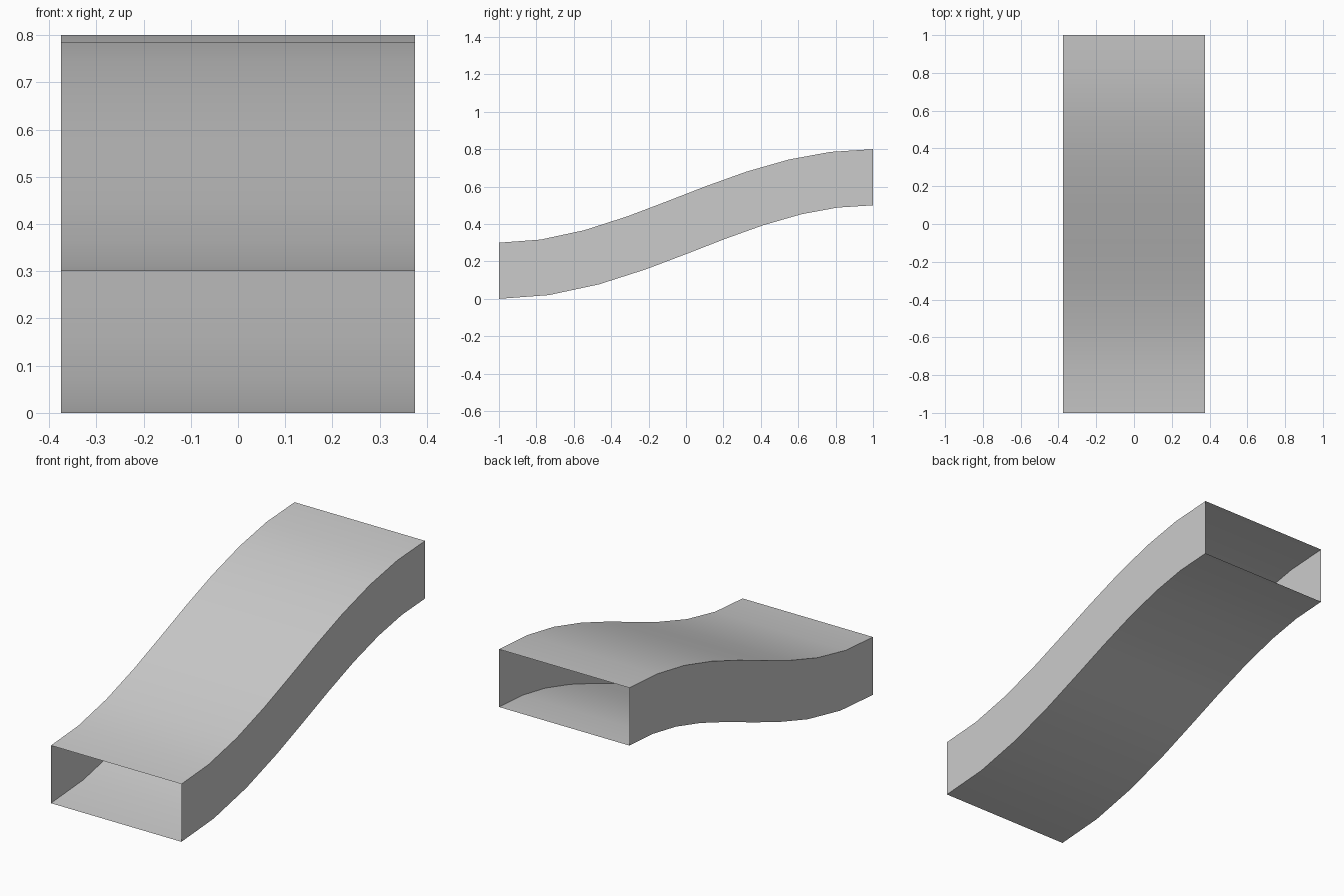
import bpy, bmesh, math

if "Cube" in bpy.data.objects:
    bpy.data.objects.remove(bpy.data.objects["Cube"])

WIDTH, HEIGHT = 0.75, 0.30
STATIONS = [-1, -0.755, -0.505, -0.265, -0.045, 0.16, 0.37, 0.585, 0.79, 1]


def section(bm, y):
    """Rectangular ring of verts, square to the S-shaped centreline at y."""
    z = 0.4 + 0.25 * math.sin(math.pi * y / 2)
    a = math.atan(0.25 * math.pi / 2 * math.cos(math.pi * y / 2))
    dy, dz = -math.sin(a) * HEIGHT / 2, math.cos(a) * HEIGHT / 2
    w = WIDTH / 2
    return [bm.verts.new((sx * w, y + s * dy, z + s * dz))
            for sx, s in ((-1, -1), (1, -1), (1, 1), (-1, 1))]


# Open-ended thin duct skin swept along the S-bend
bm = bmesh.new()
rings = [section(bm, y) for y in STATIONS]
for r, q in zip(rings, rings[1:]):
    for i in range(4):
        j = (i + 1) % 4
        bm.faces.new((r[i], r[j], q[j], q[i]))

# Point all faces outward
bmesh.ops.recalc_face_normals(bm, faces=bm.faces)
bm.normal_update()
right = max(bm.faces, key=lambda f: f.calc_center_median().x)
if right.normal.x < 0:
    bmesh.ops.reverse_faces(bm, faces=bm.faces)

mesh = bpy.data.meshes.new("offset_duct")
bm.to_mesh(mesh)
bm.free()
duct = bpy.data.objects.new("offset_duct", mesh)
bpy.context.collection.objects.link(duct)

# Smooth along the bend, sharp at the four long corners
bpy.context.view_layer.objects.active = duct
duct.select_set(True)
bpy.ops.object.shade_smooth_by_angle(angle=math.radians(30))
